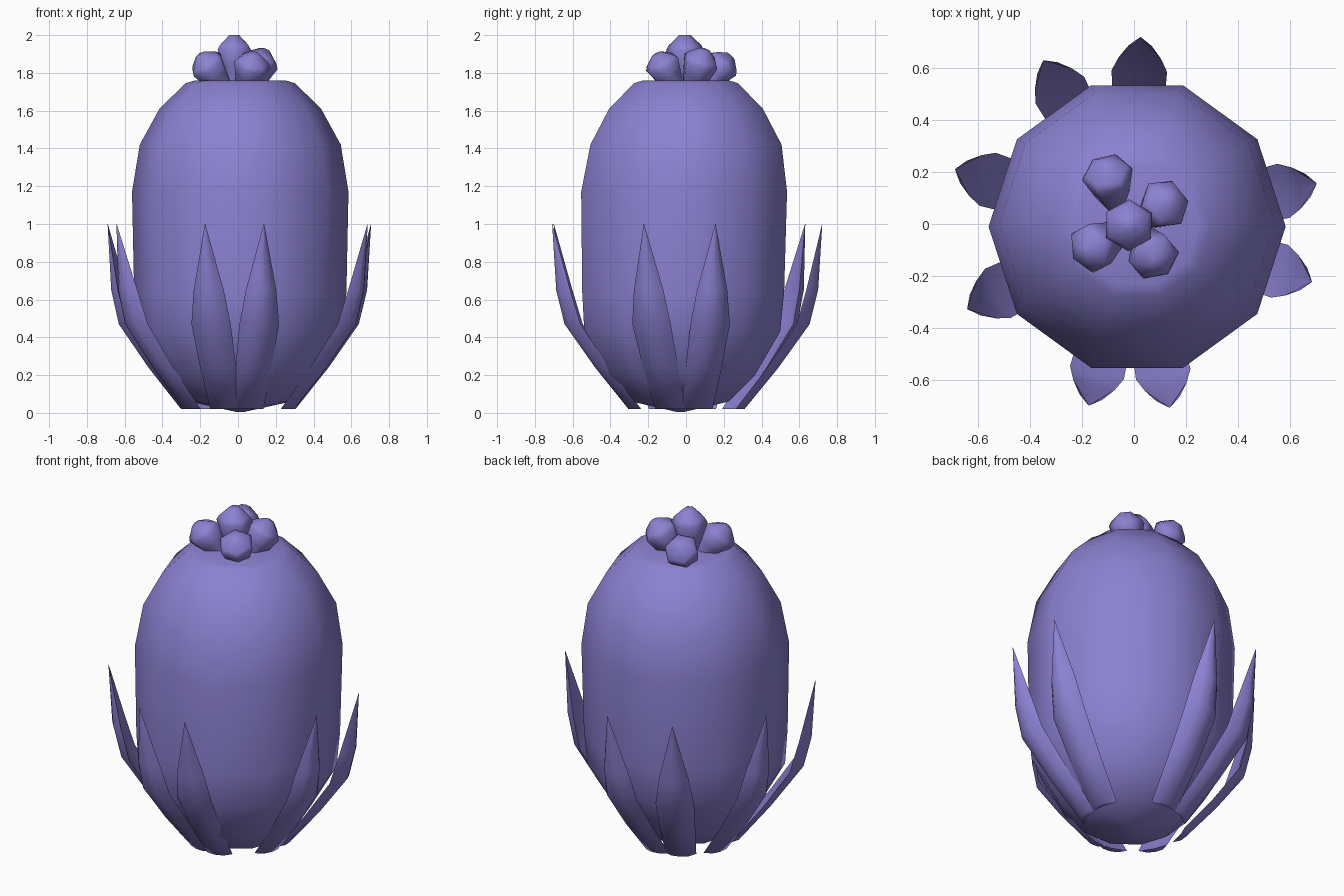
import bpy
import bmesh
from math import sin, cos, pi, radians
from mathutils import Vector

cube = bpy.data.objects.get("Cube")
if cube:
    bpy.data.objects.remove(cube, do_unlink=True)

# Single colour
violet = bpy.data.materials.new("soft violet")
violet.use_nodes = True
COLOUR = (0.26, 0.22, 0.64, 1)
violet.diffuse_color = COLOUR
bsdf = next(n for n in violet.node_tree.nodes if n.type == 'BSDF_PRINCIPLED')
bsdf.inputs["Base Color"].default_value = COLOUR


def skin(name, rings, sharp=60):
    """Bridge rings of points into a closed, smooth-shaded object."""
    bm = bmesh.new()
    loops = [[bm.verts.new(p) for p in ring] for ring in rings]
    n = len(loops[0])
    for low, high in zip(loops, loops[1:]):
        for i in range(n):
            j = (i + 1) % n
            bm.faces.new((low[i], low[j], high[j], high[i]))
    bm.faces.new(loops[0][::-1])
    bm.faces.new(loops[-1])
    bmesh.ops.remove_doubles(bm, verts=bm.verts, dist=0.0005)
    bmesh.ops.recalc_face_normals(bm, faces=bm.faces)
    mesh = bpy.data.meshes.new(name)
    bm.to_mesh(mesh)
    bm.free()
    mesh.materials.append(violet)
    obj = bpy.data.objects.new(name, mesh)
    bpy.context.collection.objects.link(obj)
    bpy.ops.object.select_all(action='DESELECT')
    obj.select_set(True)
    bpy.context.view_layer.objects.active = obj
    bpy.ops.object.shade_smooth_by_angle(angle=radians(sharp))
    return obj


def circle(centre, radius, sides, u, v, turn=0.0):
    return [centre + radius * (u * cos(turn + 2 * pi * i / sides)
                               + v * sin(turn + 2 * pi * i / sides))
            for i in range(sides)]


X, Y, Z = Vector((1, 0, 0)), Vector((0, 1, 0)), Vector((0, 0, 1))

# Ten-sided barrel body: radius, height, y drift
body_profile = [(0.02, 0.005, -0.03), (0.27, 0.06, -0.03), (0.41, 0.20, -0.025),
                (0.545, 0.43, -0.02), (0.562, 0.64, -0.015), (0.573, 1.17, -0.01),
                (0.532, 1.42, 0), (0.428, 1.61, 0), (0.29, 1.745, 0), (0.24, 1.76, 0)]
skin("body", [circle(Vector((0.012, dy, z)), r, 10, X, Y)
              for r, z, dy in body_profile])

# Pointed leaves around the base: radius, height, half width, thickness
leaf_profile = [(0.31, 0.02, 0.085, 0.045), (0.49, 0.24, 0.098, 0.055),
                (0.655, 0.47, 0.107, 0.065), (0.70, 0.65, 0.082, 0.06),
                (0.722, 1.0, 0.001, 0.001)]
leaf_angles = [12.5, 88, 119, 163, 207, 256, 281, 342]
for k, angle in enumerate(leaf_angles, 1):
    a = radians(angle)
    out, side = Vector((cos(a), sin(a), 0)), Vector((-sin(a), cos(a), 0))
    rings = []
    for r, z, w, t in leaf_profile:
        # Convex outer face, shallow channel inside
        section = [(-1, -1), (-0.55, -0.2), (0, 0), (0.55, -0.2), (1, -1), (0, -0.75)]
        rings.append([out * (r + d * t) + side * (s * w) + Z * z for s, d in section])
    skin(f"leaf_{k}", rings, 70)

# Six-sided buds on the crown: base point, tip point, turn
buds = [((-0.02, -0.005, 1.74), (-0.02, -0.005, 2.0), 0.5),
        ((-0.075, 0.09, 1.73), (-0.115, 0.235, 1.89), 0.3),
        ((0.06, 0.03, 1.72), (0.145, 0.10, 1.92), 0.1),
        ((-0.08, -0.045, 1.72), (-0.20, -0.115, 1.895), 0.4),
        ((0.045, -0.06, 1.72), (0.09, -0.155, 1.90), 0.2)]
bud_profile = [(0.055, 0), (0.08, 0.38), (0.10, 0.70), (0.085, 0.80), (0.03, 1)]
for k, (base, tip, turn) in enumerate(buds, 1):
    base, tip = Vector(base), Vector(tip)
    axis = (tip - base).normalized()
    u = Y.cross(axis).normalized()
    v = axis.cross(u)
    skin(f"bud_{k}", [circle(base.lerp(tip, f), r, 6, u, v, turn)
                      for r, f in bud_profile])
